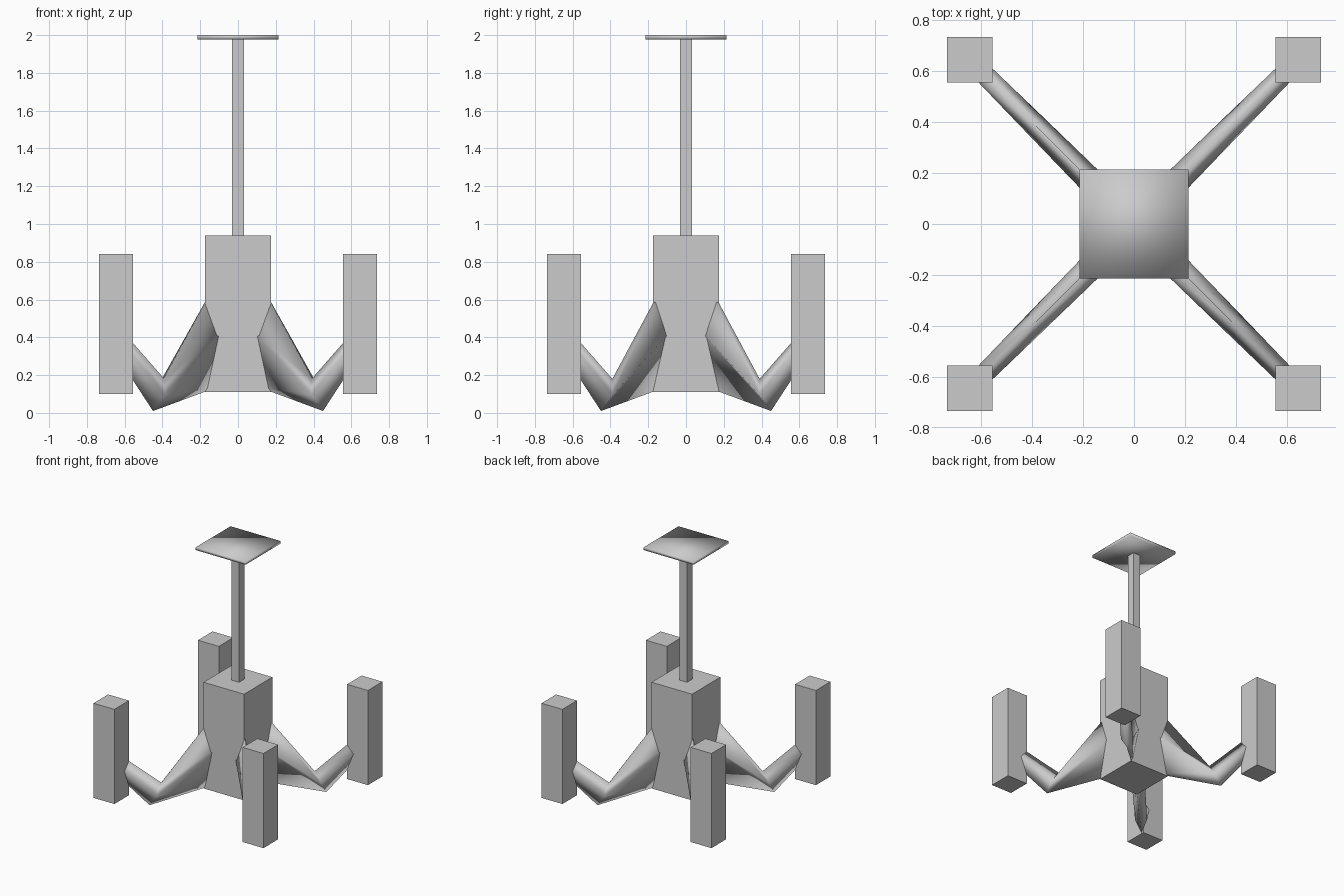
import bpy
import bmesh
from mathutils import Matrix

cube = bpy.data.objects.get("Cube")
if cube:
    bpy.data.objects.remove(cube, do_unlink=True)

grey = bpy.data.materials.new("plain grey")
grey.use_nodes = True
tone = (0.6, 0.6, 0.6, 1)
grey.diffuse_color = tone
grey.node_tree.nodes["Principled BSDF"].inputs["Base Color"].default_value = tone


def finish(name, bm, smooth=False):
    bmesh.ops.recalc_face_normals(bm, faces=bm.faces)
    mesh = bpy.data.meshes.new(name)
    bm.to_mesh(mesh)
    bm.free()
    mesh.materials.append(grey)
    for face in mesh.polygons:
        face.use_smooth = smooth
    obj = bpy.data.objects.new(name, mesh)
    bpy.context.collection.objects.link(obj)
    return obj


def box(name, half, bottom, top, x=0, y=0, smooth=False):
    bm = bmesh.new()
    size = Matrix.Diagonal((2 * half, 2 * half, top - bottom, 1))
    place = Matrix.Translation((x, y, (bottom + top) / 2))
    bmesh.ops.create_cube(bm, size=1, matrix=place @ size)
    return finish(name, bm, smooth)


# Arm sections: (distance, height) of top and bottom ridge, side ridge, half width
SECTIONS = [
    ((0.10, 0.72), (0.10, 0.14), (0.10, 0.45), 0.037),
    ((0.39, 0.18), (0.45, 0.01), (0.42, 0.095), 0.031),
    ((0.60, 0.42), (0.60, 0.24), (0.60, 0.33), 0.027),
]


def arm(name, sx, sy):
    bm = bmesh.new()
    rings = []
    for top, bottom, side, w in SECTIONS:
        corners = [(top, 0), (side, w), (bottom, 0), (side, -w)]
        rings.append([bm.verts.new((sx * (d + o), sy * (d - o), z))
                      for (d, z), o in corners])
    for a, b in zip(rings, rings[1:]):
        for i in range(4):
            j = (i + 1) % 4
            bm.faces.new((a[i], a[j], b[j], b[i]))
    bm.faces.new(rings[0])
    bm.faces.new(rings[-1])
    return finish(name, bm, smooth=True)


# Central body, hanging rod and ceiling plate
box("body", 0.175, 0.11, 0.94)
box("hanging_rod", 0.032, 0.93, 1.98)
box("ceiling_plate", 0.215, 1.978, 2.0, smooth=True)

# Four bent arms, each carrying an upright block light
for sx, side in ((1, "left"), (-1, "right")):
    for sy, end in ((-1, "front"), (1, "back")):
        arm(f"{end}_{side}_arm", sx, sy)
        box(f"{end}_{side}_light", 0.09, 0.10, 0.84, sx * 0.645, sy * 0.645)
